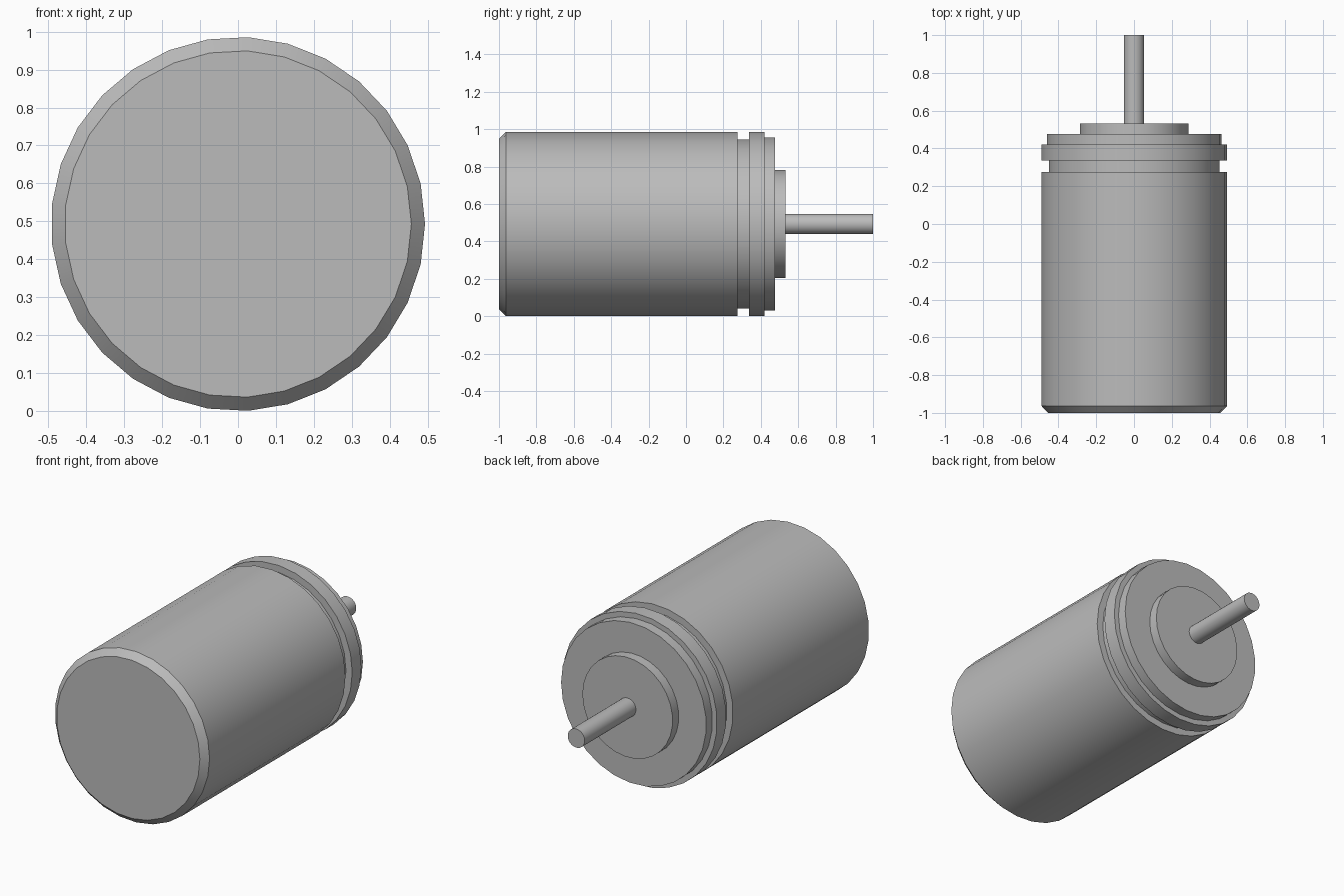
import bpy, bmesh, math

SIDES = 29
AXIS_Z = 0.493

cube = bpy.data.objects.get("Cube")
if cube:
    bpy.data.objects.remove(cube, do_unlink=True)

grey = bpy.data.materials.new("metal grey")
grey.use_nodes = True
colour = (0.5, 0.5, 0.5, 1)
grey.diffuse_color = colour
grey.node_tree.nodes["Principled BSDF"].inputs["Base Color"].default_value = colour


def turned_part(name, profile, caps=(True, True)):
    """Revolve (radius, y) points about the motor axis; cap the chosen ends."""
    bm = bmesh.new()
    rings = []
    for r, y in profile:
        angles = [2 * math.pi * i / SIDES for i in range(SIDES)]
        rings.append([bm.verts.new((r * math.cos(a), y, AXIS_Z + r * math.sin(a)))
                      for a in angles])
    for a, b in zip(rings, rings[1:]):
        for i in range(SIDES):
            j = (i + 1) % SIDES
            bm.faces.new((a[i], b[i], b[j], a[j]))
    if caps[0]:
        bm.faces.new(rings[0])
    if caps[1]:
        bm.faces.new(rings[-1][::-1])
    bmesh.ops.recalc_face_normals(bm, faces=bm.faces)
    mesh = bpy.data.meshes.new(name)
    bm.to_mesh(mesh)
    bm.free()
    mesh.materials.append(grey)
    obj = bpy.data.objects.new(name, mesh)
    bpy.context.collection.objects.link(obj)
    bpy.ops.object.select_all(action='DESELECT')
    obj.select_set(True)
    bpy.context.view_layer.objects.active = obj
    bpy.ops.object.shade_smooth_by_angle(angle=math.radians(30))
    return obj


# Housing: chamfered can, groove, rim and stepped end plate
turned_part("motor_housing", [
    (0.457, -1), (0.493, -0.963), (0.493, 0.275),
    (0.453, 0.275), (0.453, 0.337), (0.493, 0.337),
    (0.493, 0.42), (0.463, 0.42), (0.463, 0.477)])

# Raised bearing boss and output shaft, open where they meet the part behind
turned_part("bearing_boss", [(0.288, 0.477), (0.288, 0.533)], caps=(False, True))
turned_part("output_shaft", [(0.054, 0.533), (0.054, 1)], caps=(False, True))
